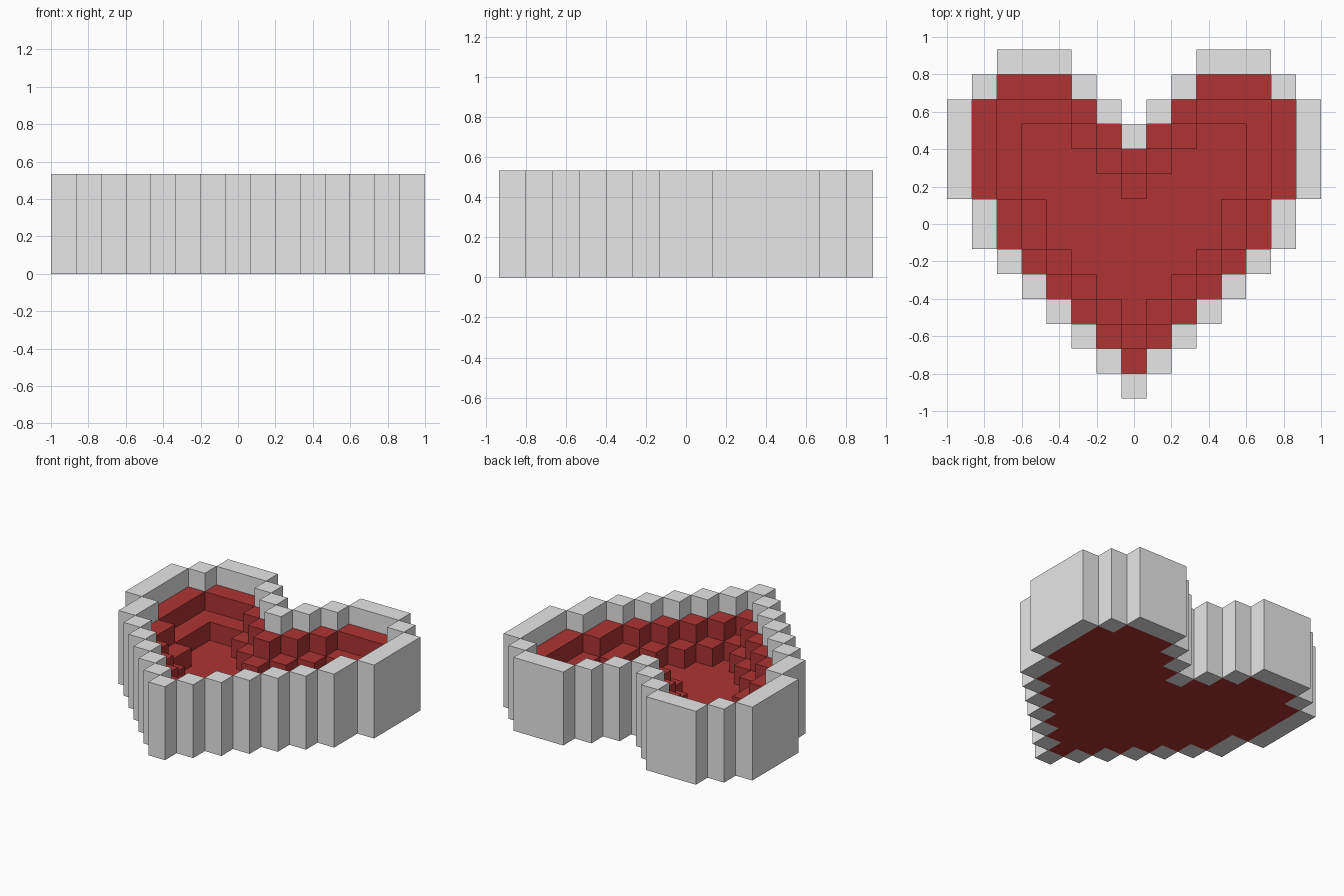
import bpy, bmesh, math

cube = bpy.data.objects.get("Cube")
if cube:
    bpy.data.objects.remove(cube, do_unlink=True)

COLS, ROWS = 15, 14
S = 2 / COLS  # block size
SIDES = [(1, 0), (0, 1), (-1, 0), (0, -1)]


def material(name, rgb):
    m = bpy.data.materials.new(name)
    m.use_nodes = True
    m.diffuse_color = (*rgb, 1)
    m.node_tree.nodes["Principled BSDF"].inputs["Base Color"].default_value = (*rgb, 1)
    return m


grey = material("pale grey", (0.8, 0.8, 0.8))
red = material("deep red", (0.43, 0.034, 0.034))

# Heart outline: first and last block of each row on the left half, front to back
spans = [(7, 7), (6, 7), (5, 7), (4, 7), (3, 7), (2, 7), (1, 7), (1, 7),
         (0, 7), (0, 7), (0, 7), (0, 6), (1, 5), (2, 4)]
heart = set()
for row, (first, last) in enumerate(spans):
    for col in range(first, last + 1):
        heart |= {(col, row), (COLS - 1 - col, row)}


def shrink(cells):
    return {(c, r) for c, r in cells
            if all((c + dx, r + dy) in cells for dx, dy in SIDES)}


# Nested rings, each one block lower than the ring around it
layers = [heart]
for _ in range(3):
    layers.append(shrink(layers[-1]))
height = {}
for i, cells in enumerate(layers):
    for cell in cells:
        height[cell] = 4 - i


def build_ring(name, level, mat):
    bm = bmesh.new()

    def quad(points):
        bm.faces.new([bm.verts.new(((x - COLS / 2) * S, (y - ROWS / 2) * S, z * S))
                      for x, y, z in points])

    for (c, r), h in height.items():
        if h != level:
            continue
        corners = [(c, r), (c + 1, r), (c + 1, r + 1), (c, r + 1)]
        quad([(x, y, h) for x, y in corners])
        quad([(x, y, 0) for x, y in reversed(corners)])
        # Walls only where the neighbour is lower
        for k, (dx, dy) in enumerate(SIDES):
            low = height.get((c + dx, r + dy), 0)
            if low < h:
                a, b = corners[(k + 1) % 4], corners[(k + 2) % 4]
                quad([(*a, low), (*b, low), (*b, h), (*a, h)])

    bmesh.ops.remove_doubles(bm, verts=bm.verts, dist=S / 100)
    bmesh.ops.dissolve_limit(bm, angle_limit=math.radians(1),
                             verts=bm.verts, edges=bm.edges)
    mesh = bpy.data.meshes.new(name)
    bm.to_mesh(mesh)
    bm.free()
    mesh.materials.append(mat)
    obj = bpy.data.objects.new(name, mesh)
    bpy.context.collection.objects.link(obj)


build_ring("outer_rim", 4, grey)
build_ring("upper_step", 3, red)
build_ring("lower_step", 2, red)
build_ring("tray_floor", 1, red)
